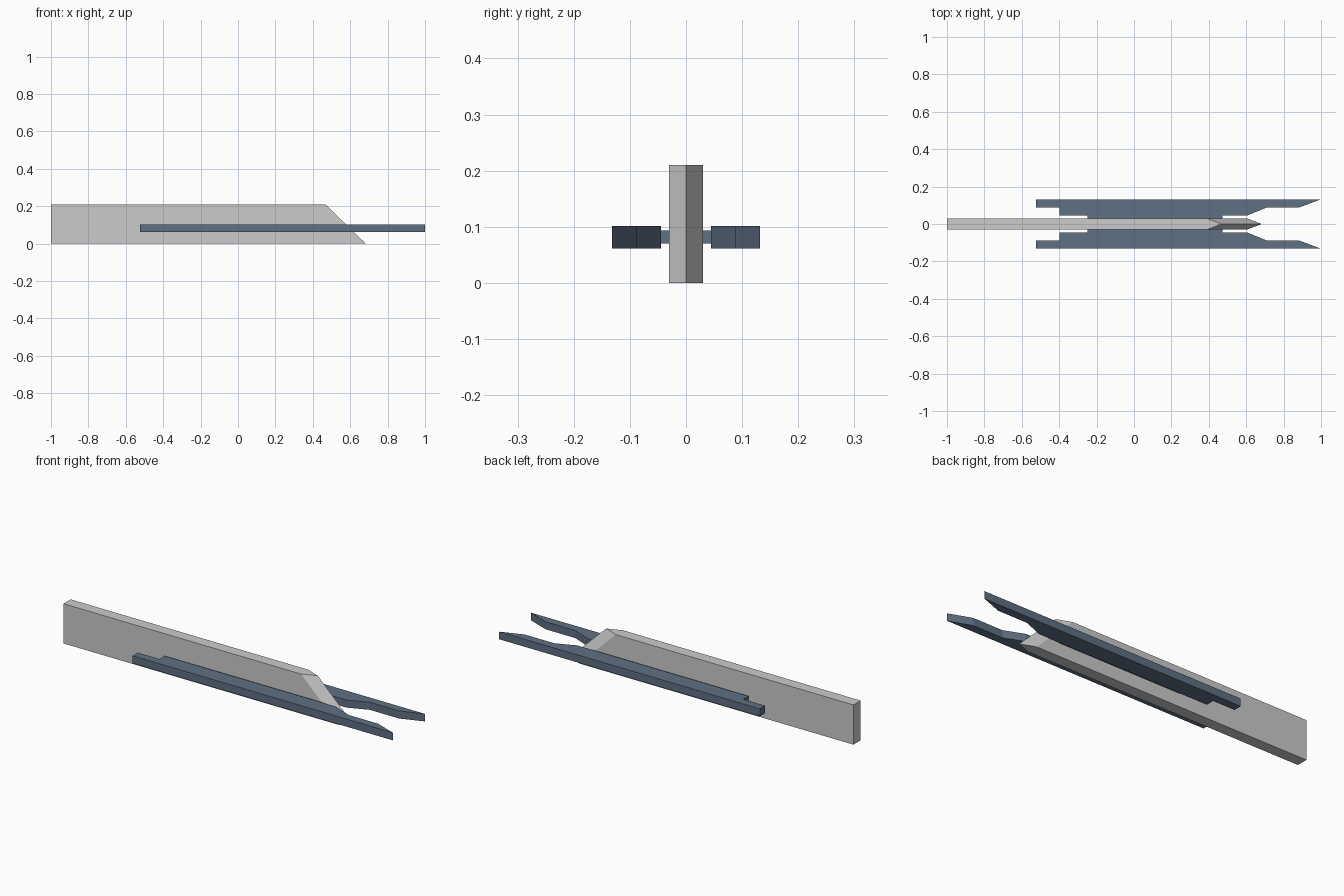
import bpy, bmesh

if "Cube" in bpy.data.objects:
    bpy.data.objects.remove(bpy.data.objects["Cube"])


def make_material(name, color):
    mat = bpy.data.materials.new(name)
    mat.diffuse_color = color
    mat.use_nodes = True
    mat.node_tree.nodes["Principled BSDF"].inputs["Base Color"].default_value = mat.diffuse_color
    return mat


def prism(name, bottom, top, z0, z1, mat=None):
    """Solid between two matching plan outlines at heights z0 and z1."""
    bm = bmesh.new()
    lower = [bm.verts.new((x, y, z0)) for x, y in bottom]
    upper = [bm.verts.new((x, y, z1)) for x, y in top]
    n = len(lower)
    bm.faces.new(lower[::-1])
    bm.faces.new(upper)
    for i in range(n):
        j = (i + 1) % n
        bm.faces.new((lower[i], lower[j], upper[j], upper[i]))
    bmesh.ops.recalc_face_normals(bm, faces=bm.faces[:])
    mesh = bpy.data.meshes.new(name)
    bm.to_mesh(mesh)
    bm.free()
    obj = bpy.data.objects.new(name, mesh)
    bpy.context.collection.objects.link(obj)
    if mat:
        mesh.materials.append(mat)
    return obj


def mirror_y(obj):
    mod = obj.modifiers.new("mirror", 'MIRROR')
    mod.use_axis = (False, True, False)
    mod.use_clip = False
    mod.use_mirror_merge = False


def hull_outline(shoulder, tip, half=0.03):
    return [(-1, -half), (shoulder, -half), (tip, 0), (shoulder, half), (-1, half)]


blue = make_material("slate_blue", (0.115, 0.16, 0.225, 1))

# Central blade with a raked, pointed nose
prism("central_blade", hull_outline(0.604, 0.683), hull_outline(0.39, 0.467), 0, 0.21)

# Side rails, stepped at the back and tapered to a point at the front
rail = [(-0.524, 0.132), (-0.524, 0.088), (-0.397, 0.088), (-0.397, 0.045),
        (0.604, 0.045), (0.709, 0.088), (0.882, 0.088), (1.0, 0.132)]
mirror_y(prism("side_rails", rail, rail, 0.061, 0.101, blue))

# Thin webs joining the rails to the blade
web = [(-0.248, 0.03), (0.472, 0.03), (0.472, 0.045), (-0.248, 0.045)]
mirror_y(prism("connecting_webs", web, web, 0.07, 0.093, blue))
